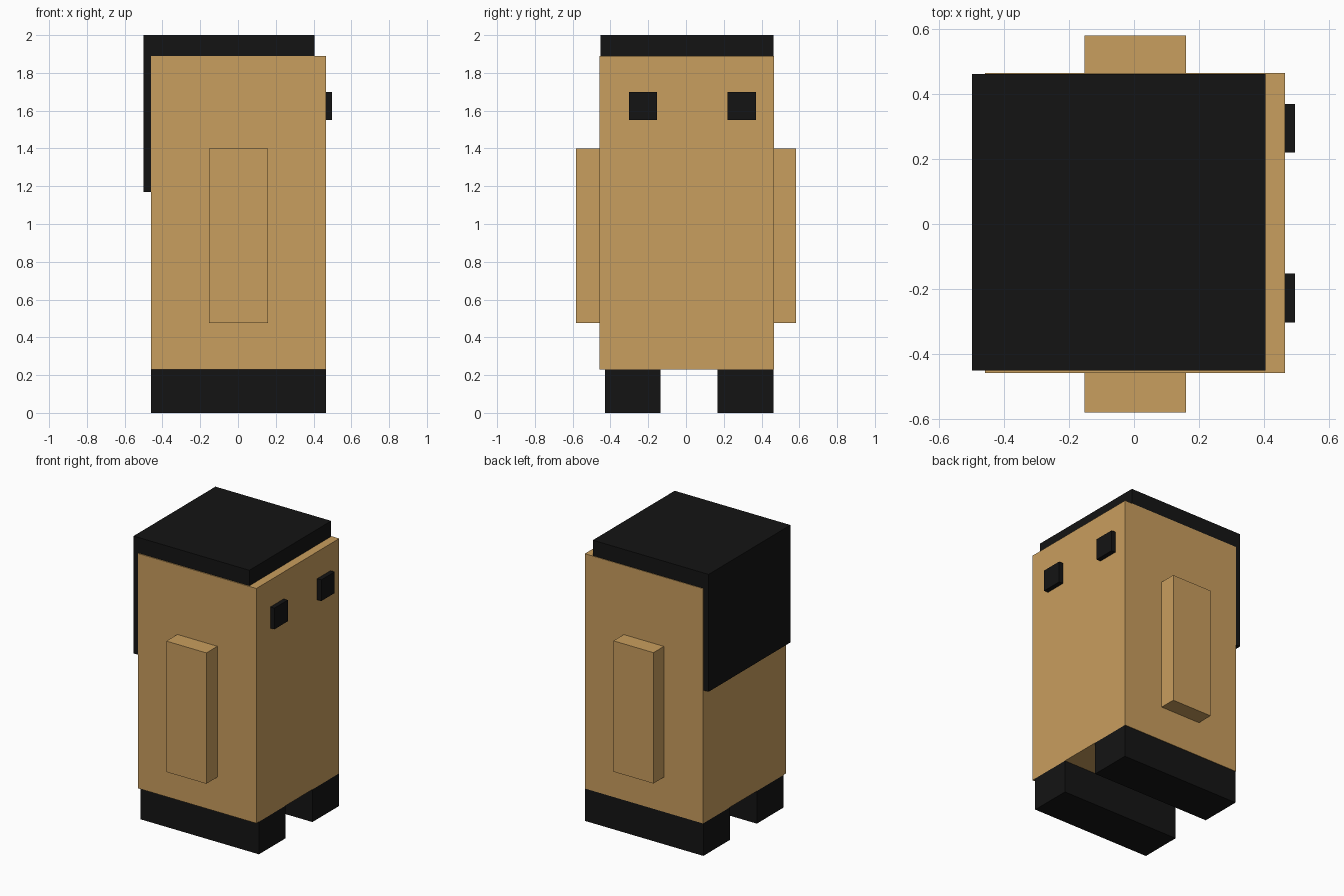
import bpy
import bmesh

if "Cube" in bpy.data.objects:
    bpy.data.objects.remove(bpy.data.objects["Cube"])


def material(name, rgb):
    mat = bpy.data.materials.new(name)
    mat.diffuse_color = (*rgb, 1)
    mat.use_nodes = True
    mat.node_tree.nodes["Principled BSDF"].inputs["Base Color"].default_value = mat.diffuse_color
    return mat


tan = material("tan", (0.584, 0.342, 0.112))
black = material("black", (0.007, 0.007, 0.007))


def finish(name, bm, mat):
    bmesh.ops.recalc_face_normals(bm, faces=bm.faces)
    mesh = bpy.data.meshes.new(name)
    bm.to_mesh(mesh)
    bm.free()
    mesh.materials.append(mat)
    obj = bpy.data.objects.new(name, mesh)
    bpy.context.collection.objects.link(obj)
    return obj


def box(name, x, y, z, mat):
    """Box spanning the (low, high) range on each axis."""
    bm = bmesh.new()
    bmesh.ops.create_cube(bm, size=1)
    for v in bm.verts:
        v.co = [r[0] if c < 0 else r[1] for c, r in zip(v.co, (x, y, z))]
    return finish(name, bm, mat)


# Body block; the face looks towards +x
body_x = (-0.46, 0.465)
box("body", body_x, (-0.459, 0.466), (0.23, 1.89), tan)

# Arms on both sides
for side, y in (("right", (-0.582, -0.459)), ("left", (0.466, 0.582))):
    box(side + "_arm", (-0.153, 0.16), y, (0.475, 1.40), tan)

# Legs and eyes, each pair slightly offset towards +y
for side, leg_y, eye_y in (("right", -0.43, -0.303), ("left", 0.167, 0.22)):
    box(side + "_leg", body_x, (leg_y, leg_y + 0.296), (0, 0.23), black)
    box(side + "_eye", (0.465, 0.497), (eye_y, eye_y + 0.15), (1.55, 1.70), black)

# Hair: L-shaped profile over the top and down the back, extruded across y
profile = [(-0.5, 1.17), (-0.46, 1.17), (-0.46, 1.89),
           (0.405, 1.89), (0.405, 2.0), (-0.5, 2.0)]
bm = bmesh.new()
cap = bm.faces.new([bm.verts.new((x, -0.452, z)) for x, z in profile])
extruded = bmesh.ops.extrude_face_region(bm, geom=[cap], use_keep_orig=True)["geom"]
bmesh.ops.translate(bm, vec=(0, 0.914, 0),
                    verts=[g for g in extruded if isinstance(g, bmesh.types.BMVert)])
finish("hair", bm, black)
